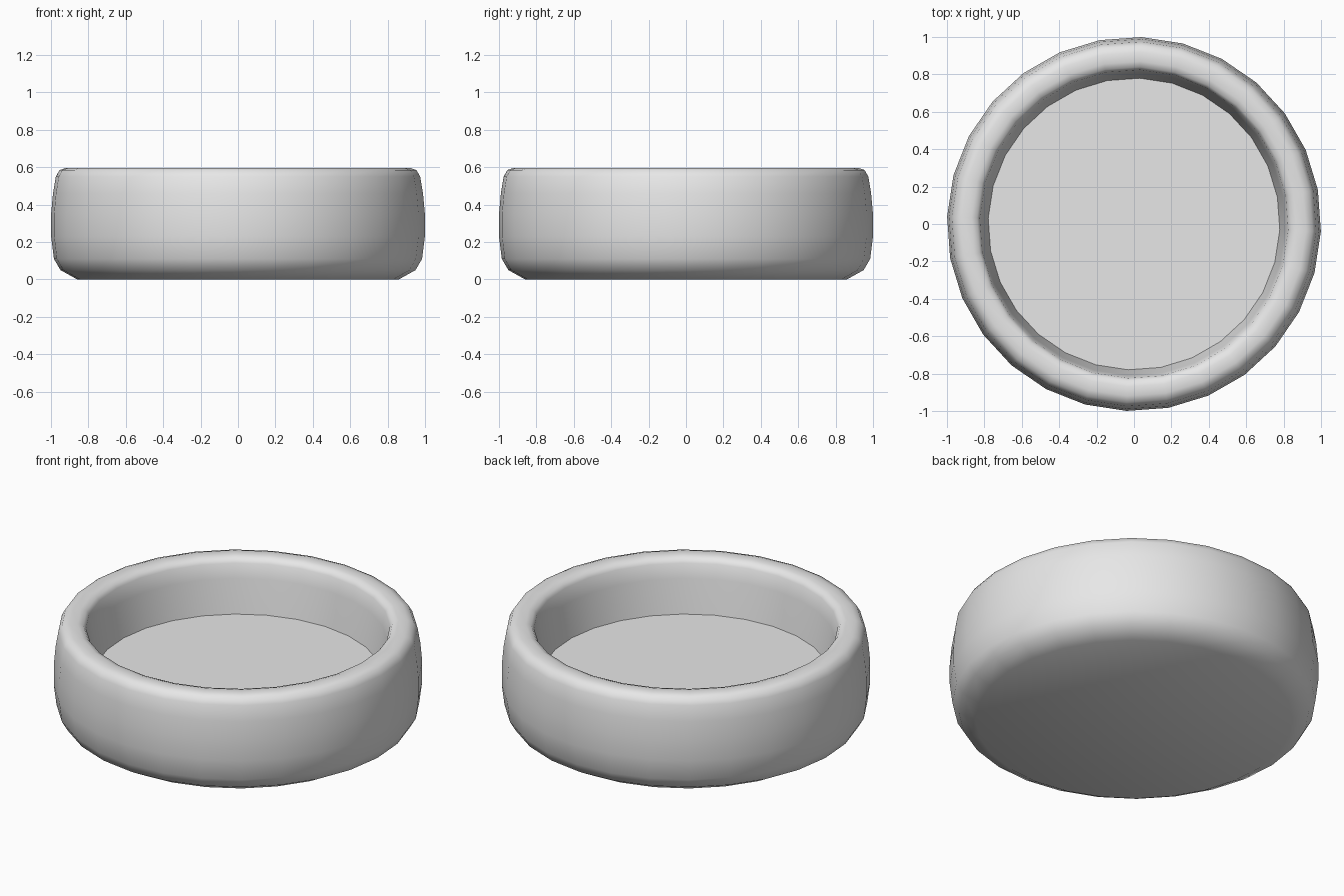
import bpy
import bmesh
from math import cos, sin, radians, tau

cube = bpy.data.objects.get("Cube")
if cube:
    bpy.data.objects.remove(cube, do_unlink=True)

SIDES = 28
TURN = radians(-2.3)

# Plain grey for the whole dish
grey = bpy.data.materials.new("light_grey")
grey.use_nodes = True
colour = (0.8, 0.8, 0.8, 1)
grey.diffuse_color = colour
grey.node_tree.nodes["Principled BSDF"].inputs["Base Color"].default_value = colour

# Radius and height, from the underside over the rim to the inner floor
profile = [
    (0.86, 0), (0.95, 0.05), (0.985, 0.11), (1, 0.23), (1, 0.35),
    (0.99, 0.46), (0.975, 0.55), (0.955, 0.585), (0.92, 0.597),
    (0.87, 0.597), (0.84, 0.587), (0.825, 0.565), (0.81, 0.48), (0.78, 0.28),
]


def lathe(name, points, material):
    """Spin a profile into a closed solid with flat caps."""
    bm = bmesh.new()
    angles = [TURN + tau * i / SIDES for i in range(SIDES)]
    rings = [[bm.verts.new((r * cos(a), r * sin(a), z)) for a in angles]
             for r, z in points]
    for low, high in zip(rings, rings[1:]):
        for i in range(SIDES):
            j = (i + 1) % SIDES
            bm.faces.new((low[i], low[j], high[j], high[i]))
    bm.faces.new(rings[0][::-1])
    bm.faces.new(rings[-1])
    mesh = bpy.data.meshes.new(name)
    bm.to_mesh(mesh)
    bm.free()
    mesh.materials.append(material)
    obj = bpy.data.objects.new(name, mesh)
    bpy.context.collection.objects.link(obj)
    return obj


# Shallow round dish with a rounded rim
dish = lathe("round_dish", profile, grey)
bpy.ops.object.select_all(action='DESELECT')
dish.select_set(True)
bpy.context.view_layer.objects.active = dish
bpy.ops.object.shade_smooth_by_angle(angle=radians(60))
